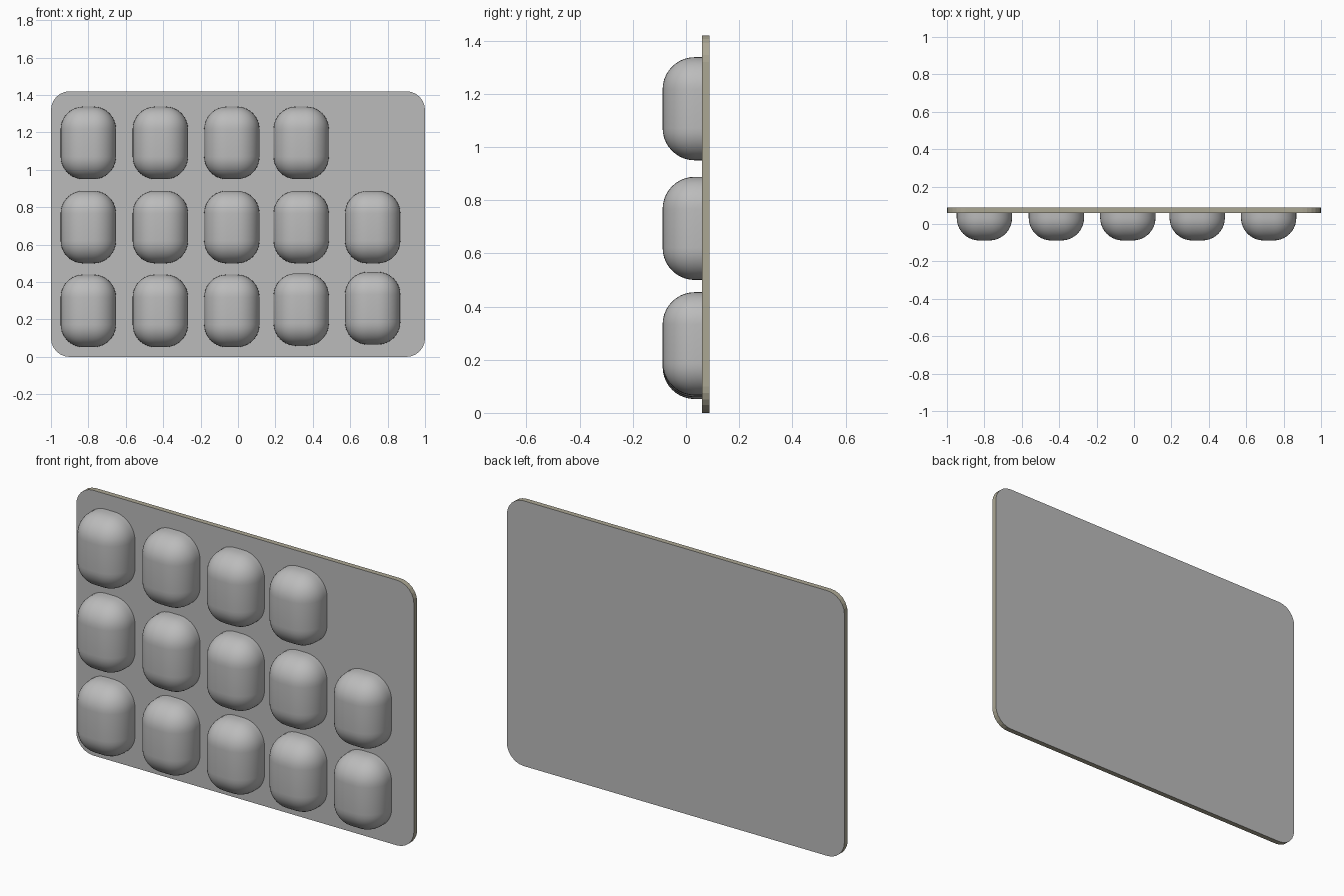
import bpy
import bmesh
from math import sin, cos, pi

default = bpy.data.objects.get("Cube")
if default:
    bpy.data.objects.remove(default, do_unlink=True)


def make_material(name, rgb):
    mat = bpy.data.materials.new(name)
    mat.use_nodes = True
    mat.diffuse_color = (*rgb, 1)
    mat.node_tree.nodes["Principled BSDF"].inputs["Base Color"].default_value = (*rgb, 1)
    return mat


grey = make_material("grey foil", (0.50, 0.50, 0.50))
beige = make_material("beige edge", (0.41, 0.385, 0.295))


def add_object(name, bm, materials, smooth):
    mesh = bpy.data.meshes.new(name)
    bmesh.ops.recalc_face_normals(bm, faces=bm.faces)
    for face in bm.faces:
        face.smooth = smooth
    bm.to_mesh(mesh)
    bm.free()
    for mat in materials:
        mesh.materials.append(mat)
    obj = bpy.data.objects.new(name, mesh)
    bpy.context.collection.objects.link(obj)
    return obj


# Backing card: rounded rectangle extruded through its thickness
WIDTH, HEIGHT, CORNER, STEPS = 2.0, 1.42, 0.1, 6
FRONT, BACK = 0.06, 0.088
bm = bmesh.new()
outline = []
for i, (sx, sz) in enumerate([(1, 1), (-1, 1), (-1, -1), (1, -1)]):
    cx = sx * (WIDTH / 2 - CORNER)
    cz = HEIGHT / 2 + sz * (HEIGHT / 2 - CORNER)
    for k in range(STEPS + 1):
        a = (i + k / STEPS) * pi / 2
        outline.append(bm.verts.new((cx + CORNER * cos(a), FRONT, cz + CORNER * sin(a))))
face = bm.faces.new(outline)
extruded = bmesh.ops.extrude_face_region(bm, geom=[face], use_keep_orig=True)
moved = [g for g in extruded["geom"] if isinstance(g, bmesh.types.BMVert)]
bmesh.ops.translate(bm, verts=moved, vec=(0, BACK - FRONT, 0))
bm.normal_update()
for face in bm.faces:
    face.material_index = 0 if abs(face.normal.y) > 0.5 else 1
add_object("backing_card", bm, [grey, beige], False)


# Domed pockets: rounded boxes, open where they meet the card
POCKET_W, POCKET_H, TIP, ROUND = 0.296, 0.388, -0.088, 0.121


def add_pocket(name, x, z):
    bm = bmesh.new()
    bmesh.ops.create_cube(bm, size=1)
    depth = FRONT - TIP
    bmesh.ops.scale(bm, verts=bm.verts, vec=(POCKET_W, depth, POCKET_H))
    bmesh.ops.translate(bm, verts=bm.verts, vec=(x, (FRONT + TIP) / 2, z))
    base = max(bm.faces, key=lambda f: f.calc_center_median().y)
    edges = [e for e in bm.edges if e not in base.edges[:]]
    bmesh.ops.bevel(bm, geom=edges, offset=ROUND, segments=10, profile=0.5,
                    affect='EDGES', clamp_overlap=True)
    back = [f for f in bm.faces if all(v.co.y > FRONT - 0.001 for v in f.verts)]
    bmesh.ops.delete(bm, geom=back, context='FACES')
    add_object(name, bm, [grey], True)


columns = [-0.80, -0.415, -0.033, 0.338, 0.72]
bottom_row = [0.246, 0.246, 0.246, 0.253, 0.26]
for c, x in enumerate(columns):
    heights = [bottom_row[c], 0.694]
    if c < 4:  # the top row has no last pocket
        heights.append(1.144)
    for r, z in enumerate(heights):
        add_pocket(f"pocket_row{r + 1}_column{c + 1}", x, z)
